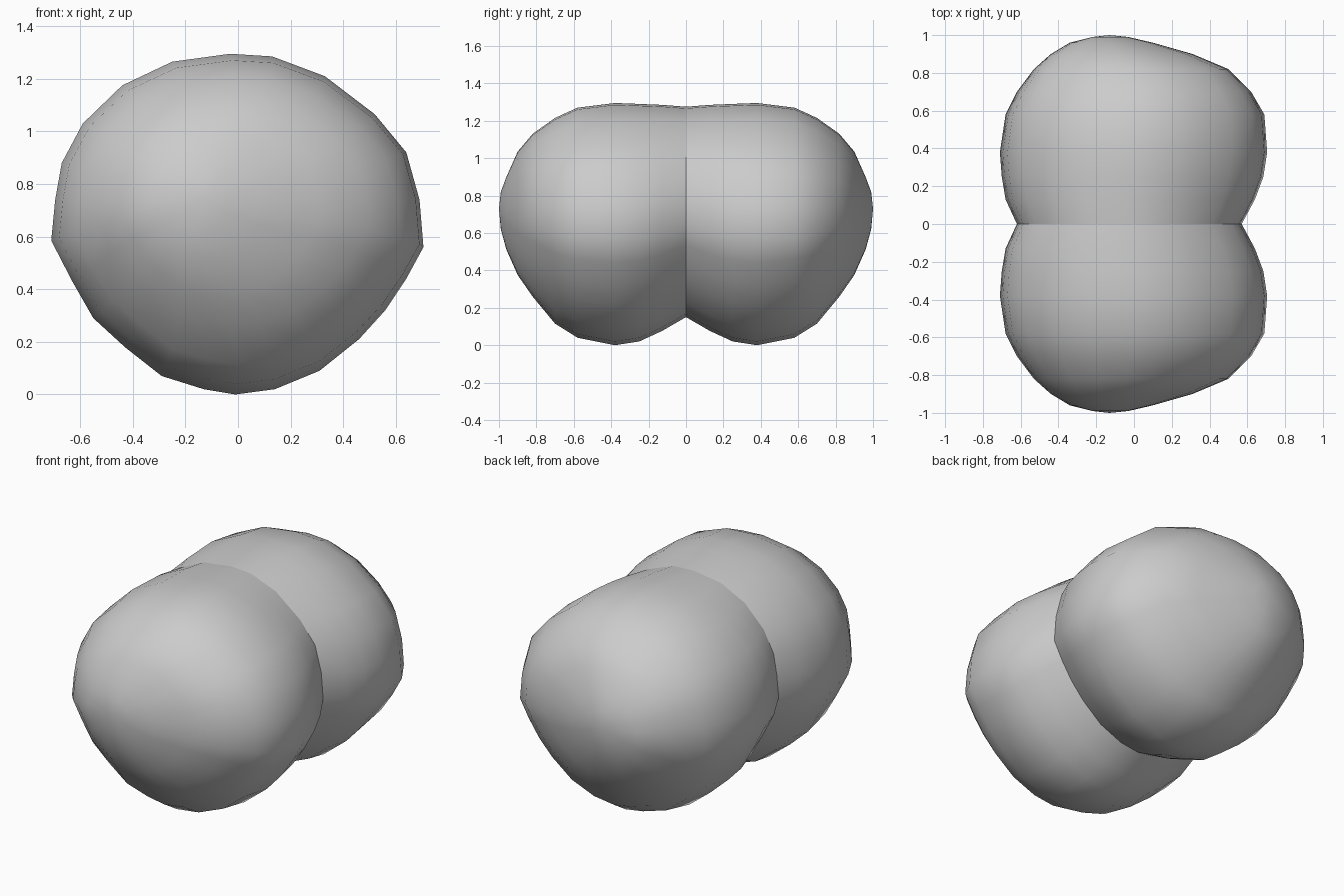
import bpy
import bmesh
import math

cube = bpy.data.objects.get("Cube")
if cube:
    bpy.data.objects.remove(cube, do_unlink=True)

# One plain grey
grey = bpy.data.materials.new("light grey")
grey.use_nodes = True
colour = (0.6, 0.6, 0.6, 1.0)
grey.diffuse_color = colour
grey.node_tree.nodes["Principled BSDF"].inputs["Base Color"].default_value = colour

# Widest cross-section of the lobe (x, z), clockwise from the top
outline = [(-.03, 1.295), (.13, 1.285), (.33, 1.21), (.52, 1.065), (.64, .92), (.69, .74),
           (.705, .56), (.64, .44), (.56, .32), (.46, .21), (.31, .09), (.14, .02),
           (-.01, 0), (-.13, .02), (-.29, .07), (-.43, .18), (-.55, .29), (-.63, .43),
           (-.71, .585), (-.695, .74), (-.67, .88), (-.59, 1.03), (-.44, 1.175), (-.25, 1.265)]

# Extent of each ring: distance from the seam, x range, z range
rings = [(0, -.62, .57, .15, 1.275), (.13, -.68, .64, .075, 1.285),
         (.25, -.7, .685, .02, 1.29), (.38, -.71, .705, 0, 1.295),
         (.58, -.68, .69, .04, 1.27), (.7, -.62, .62, .115, 1.215),
         (.82, -.53, .5, .26, 1.13), (.9, -.44, .31, .375, 1.035),
         (.96, -.34, .1, .51, .9), (.99, -.22, -.03, .62, .82)]


def remap(v, lo, hi, new_lo, new_hi):
    return new_lo + (v - lo) / (hi - lo) * (new_hi - new_lo)


# Loft the rings into one lobe and close its tip
bm = bmesh.new()
loops = [[bm.verts.new((remap(x, -.71, .705, x0, x1), -d, remap(z, 0, 1.295, z0, z1)))
          for x, z in outline] for d, x0, x1, z0, z1 in rings]
count = len(outline)
for a, b in zip(loops, loops[1:]):
    for i in range(count):
        j = (i + 1) % count
        bm.faces.new((a[i], a[j], b[j], b[i]))
tip = bm.verts.new((-.13, -1, .73))
for i in range(count):
    bm.faces.new((loops[-1][i], loops[-1][(i + 1) % count], tip))
bmesh.ops.recalc_face_normals(bm, faces=bm.faces)
mesh = bpy.data.meshes.new("double_lobe")
bm.to_mesh(mesh)
bm.free()
mesh.materials.append(grey)
body = bpy.data.objects.new("double_lobe", mesh)
bpy.context.collection.objects.link(body)

# Mirror to the back, keeping the seam unwelded so that it stays crisp
mirror = body.modifiers.new("Mirror", 'MIRROR')
mirror.use_axis = (False, True, False)
mirror.use_mirror_merge = False

bpy.ops.object.select_all(action='DESELECT')
body.select_set(True)
bpy.context.view_layer.objects.active = body
bpy.ops.object.shade_smooth_by_angle(angle=math.radians(60))
